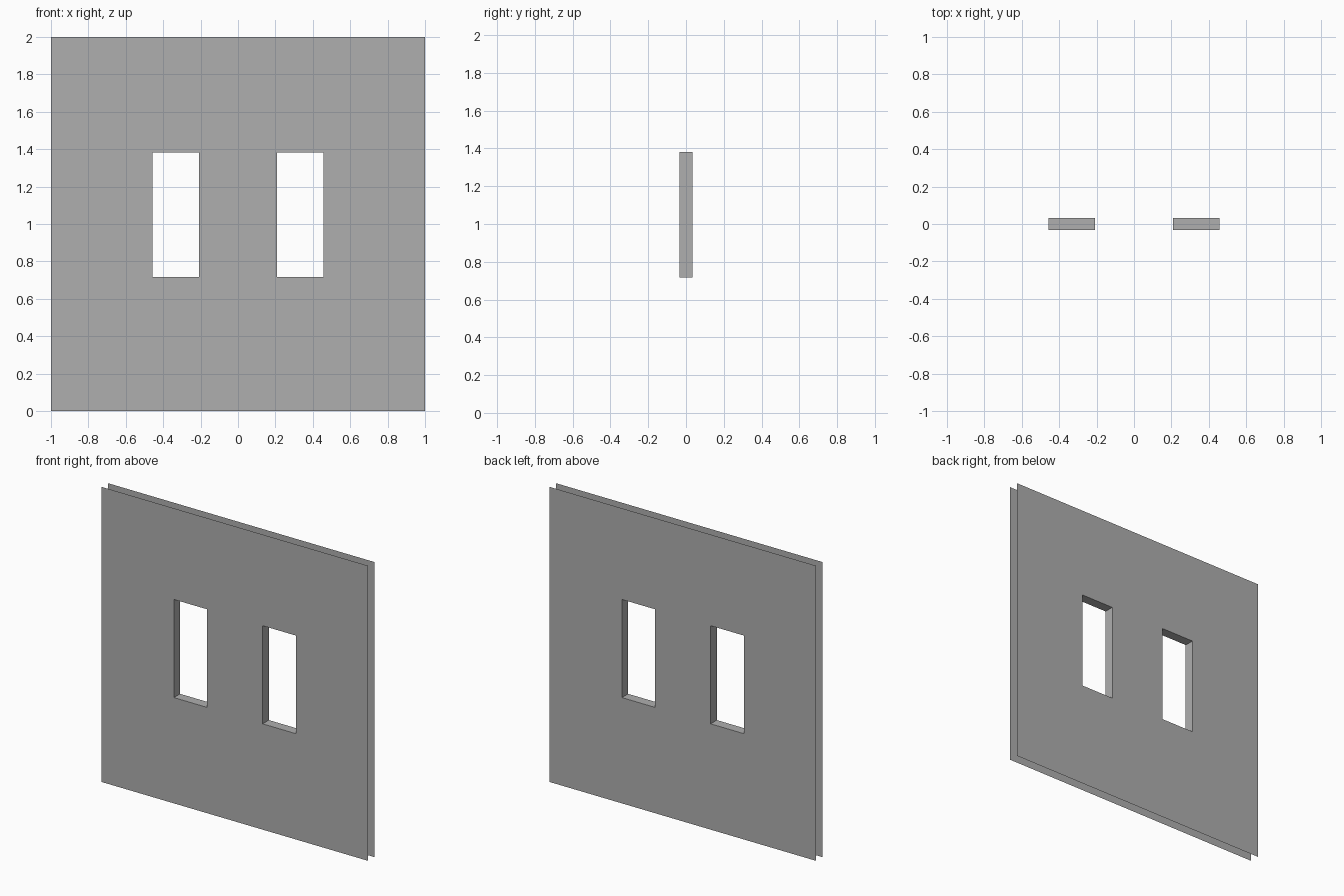
import bpy, bmesh

if "Cube" in bpy.data.objects:
    bpy.data.objects.remove(bpy.data.objects["Cube"])

HALF_T = 0.0333                      # half of the wall thickness
X_IN, X_OUT = 0.208, 0.457           # window edges across
Z_LOW, Z_HIGH = 0.717, 1.382         # window sill and head

grey = bpy.data.materials.new("dark_grey")
grey.diffuse_color = (0.43, 0.43, 0.43, 1)
grey.use_nodes = True
grey.node_tree.nodes["Principled BSDF"].inputs["Base Color"].default_value = grey.diffuse_color


def make_object(name, quads):
    mesh = bpy.data.meshes.new(name)
    bm = bmesh.new()
    for quad in quads:
        bm.faces.new([bm.verts.new(p) for p in quad])
    bmesh.ops.remove_doubles(bm, verts=bm.verts, dist=1e-5)
    bm.to_mesh(mesh)
    bm.free()
    mesh.materials.append(grey)
    obj = bpy.data.objects.new(name, mesh)
    bpy.context.collection.objects.link(obj)
    return obj


# Wall skins: a grid of flat panels that leaves the two window cells open
def wall_skin(name, y):
    xs = [-1, -X_OUT, -X_IN, X_IN, X_OUT, 1]
    zs = [0, Z_LOW, Z_HIGH, 2]
    quads = []
    for i in range(5):
        for j in range(3):
            if j == 1 and i in (1, 3):
                continue
            a, b, c, d = xs[i], xs[i + 1], zs[j], zs[j + 1]
            quad = [(a, y, c), (b, y, c), (b, y, d), (a, y, d)]
            quads.append(quad if y < 0 else quad[::-1])
    make_object(name, quads)


# Window reveals: four faces joining the skins, facing into the opening
def window_reveal(name, x0, x1):
    ring = [(x0, Z_LOW), (x1, Z_LOW), (x1, Z_HIGH), (x0, Z_HIGH)]
    quads = []
    for k in range(4):
        (ax, az), (bx, bz) = ring[k], ring[(k + 1) % 4]
        quads.append([(ax, -HALF_T, az), (bx, -HALF_T, bz),
                      (bx, HALF_T, bz), (ax, HALF_T, az)])
    make_object(name, quads)


# The outer rim of the wall stays open, as on a modular wall panel
wall_skin("wall_front", -HALF_T)
wall_skin("wall_back", HALF_T)
window_reveal("window_reveal_left", -X_OUT, -X_IN)
window_reveal("window_reveal_right", X_IN, X_OUT)
